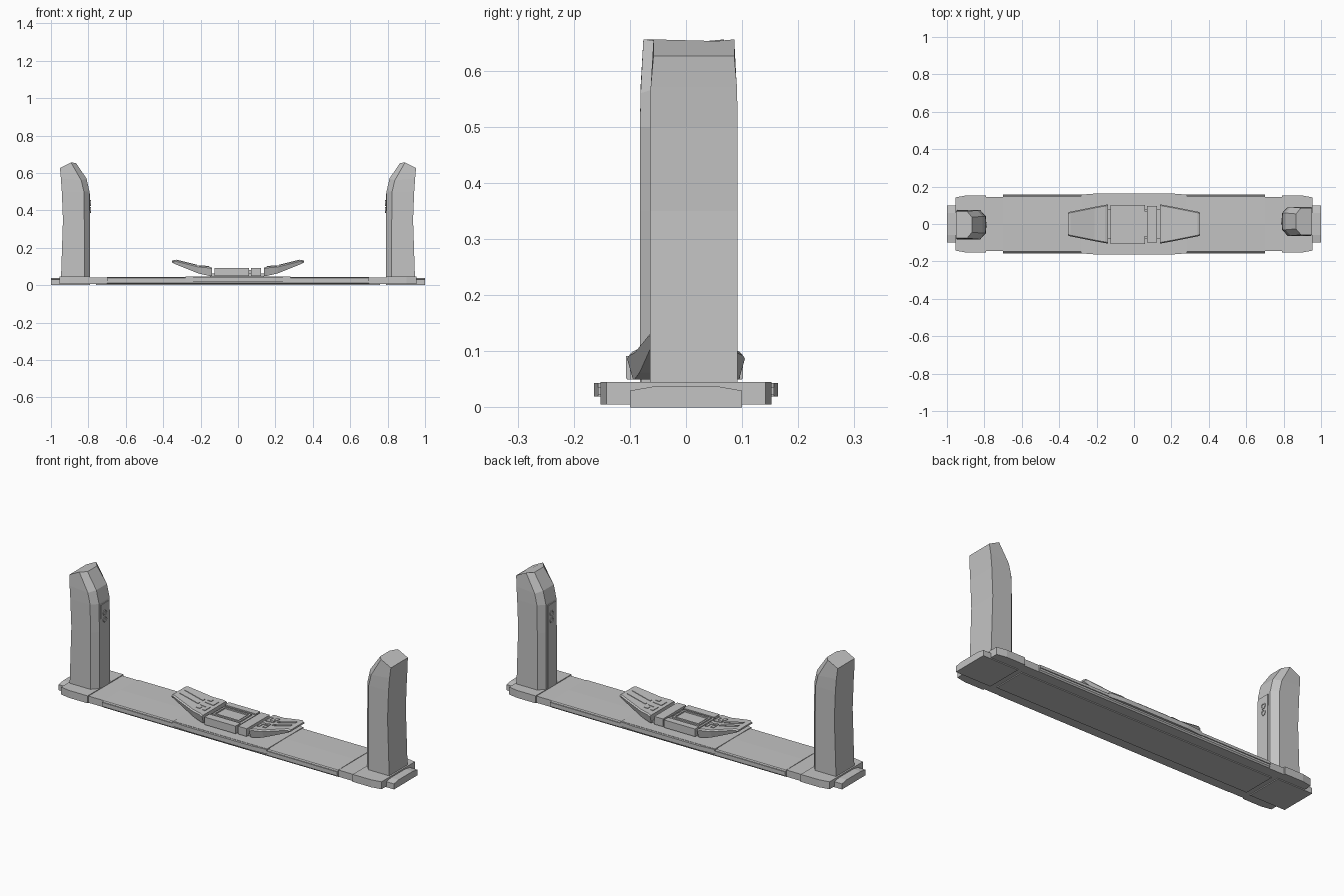
import bpy, bmesh, math

if "Cube" in bpy.data.objects:
    bpy.data.objects.remove(bpy.data.objects["Cube"])

mat = bpy.data.materials.new("plain grey")
mat.diffuse_color = (0.55, 0.55, 0.55, 1)
mat.use_nodes = True
mat.node_tree.nodes["Principled BSDF"].inputs["Base Color"].default_value = mat.diffuse_color


def finish(name, bm):
    bmesh.ops.recalc_face_normals(bm, faces=bm.faces)
    me = bpy.data.meshes.new(name)
    bm.to_mesh(me)
    bm.free()
    me.materials.append(mat)
    ob = bpy.data.objects.new(name, me)
    bpy.context.collection.objects.link(ob)
    return ob


def loft(name, rings):
    bm = bmesh.new()
    vs = [[bm.verts.new(p) for p in r] for r in rings]
    n = len(rings[0])
    for a, b in zip(vs, vs[1:]):
        for i in range(n):
            j = (i + 1) % n
            bm.faces.new((a[i], a[j], b[j], b[i]))
    bm.faces.new(vs[0])
    bm.faces.new(vs[-1])
    return finish(name, bm)


def box(name, x0, x1, y0, y1, z0, z1):
    pts = [(x0, y0), (x1, y0), (x1, y1), (x0, y1)]
    return loft(name, [[(x, y, z) for x, y in pts] for z in (z0, z1)])


def slab(name, pts, z0, z1):
    return loft(name, [[(x, y, z) for x, y in pts] for z in (z0, z1)])


def frame(name, x0, x1, y0, y1, t, z0, z1):
    box(name + "_front", x0, x1, y0, y0 + t, z0, z1)
    box(name + "_back", x0, x1, y1 - t, y1, z0, z1)
    box(name + "_left", x0, x0 + t, y0 + t, y1 - t, z0, z1)
    box(name + "_right", x1 - t, x1, y0 + t, y1 - t, z0, z1)


# deck: shallow ridged top, with stepped edges
deck = [(-.146, .005), (.146, .005), (.152, .012), (.152, .037), (.147, .042), (0, .044),
        (-.147, .042), (-.152, .037), (-.152, .012)]
loft("deck", [[(x, y, z) for y, z in deck] for x in (-.70, .70)])
box("deck_core", -.79, .79, -.144, .144, .005, .041)
box("underside_plate", -.76, .76, -.09, .09, 0, .006)
slab("deck_centre_panel", [(-.28, -.152), (.28, -.152), (.28, .152), (-.28, .152)], .04, .0455)

for s, yside in ((-1, "front"), (1, "back")):
    # side rails and the stepped bump in the middle
    y0, y1 = sorted((s * .14, s * .157))
    box(yside + "_rail", -.70, .70, y0, y1, .022, .036)
    slab(yside + "_bump", [(-.285, s * .14), (.285, s * .14), (.28, s * .157), (.19, s * .164),
                           (-.19, s * .164), (-.28, s * .157)], .02, .044)

for s, side, cy in ((-1, "left", -.004), (1, "right", .014)):
    # end foot with chamfered corners
    foot = [(.79, -.152), (.90, -.152), (.955, -.142), (.955, .142), (.90, .152), (.79, .152)]
    slab(side + "_foot", [(s * x, y) for x, y in foot], .005, .045)
    # end tab with trapezoid outline
    tab = [(-.1, 0), (.1, 0), (.1, .030), (.06, .037), (-.06, .037), (-.1, .030)]
    loft(side + "_end_tab", [[(s * x, y, z) for y, z in tab] for x in (.79, 1.0)])

    # tower: (outer x, outer z, chamfer x, chamfer z, inner x, inner z, half width, inner half width)
    rows = [(.946, .045, .822, .045, .792, .045, .078, .045),
            (.936, .35, .822, .35, .792, .35, .078, .045),
            (.942, .50, .824, .50, .794, .50, .078, .045),
            (.947, .57, .838, .56, .81, .57, .077, .045),
            (.952, .626, .893, .656, .866, .653, .072, .04)]
    rings = []
    for xo, zo, xc, zc, xi, zi, w, wi in rows:
        rings.append([(s * xo, cy - w, zo), (s * xc, cy - w, zc), (s * xi, cy - wi, zi),
                      (s * xi, cy + wi, zi), (s * xc, cy + w, zc), (s * xo, cy + w, zo)])
    loft(side + "_tower", rings)
    # inner face strip with two round studs
    x0, x1 = sorted((s * .79, s * .80))
    box(side + "_tower_strip", x0, x1, cy - .032, cy + .032, .045, .49)
    for k, z in enumerate((.402, .438)):
        rings = []
        for x, r in ((.795, .016), (.787, .016), (.787, .011), (.790, .009)):
            rings.append([(s * x, cy + r * math.cos(a * math.pi / 8), z + r * math.sin(a * math.pi / 8))
                          for a in range(16)])
        loft(f"{side}_stud_{k + 1}", rings)

# console: centre block with recessed screen, narrow block and pedestal
box("console_pedestal", -.15, .14, -.08, .08, .043, .062)
box("console_centre", -.125, .06, -.105, .10, .05, .086)
box("console_front_band", -.125, .06, -.107, -.064, .052, .092)
box("console_back_band", -.125, .06, .066, .102, .052, .092)
frame("screen_frame", -.115, .047, -.052, .05, .010, .08, .093)
box("screen", -.098, .030, -.035, .033, .08, .089)
box("console_narrow_block", .07, .122, -.10, .096, .05, .092)
box("narrow_block_link", .055, .075, -.07, .07, .052, .08)

# swept console wings
wing = [(.14, .05, .094, .105), (.155, .05, .099, .102), (.21, .062, .104, .092),
        (.34, .114, .136, .066), (.354, .122, .131, .062)]


def top_z(x):
    for (xa, _, za, _), (xb, _, zb, _) in zip(wing, wing[1:]):
        if x <= xb:
            return za + (zb - za) * (x - xa) / (xb - xa)
    return wing[-1][2]


for s, side in ((-1, "left"), (1, "right")):
    rings = []
    for x, zb, zt, w in wing:
        zm = zt - .007
        rings.append([(s * x, -w * .9, zb), (s * x, -w, zm), (s * x, -w + .006, zt),
                      (s * x, w - .006, zt), (s * x, w, zm), (s * x, w * .9, zb)])
    loft(side + "_console_wing", rings)
    # raised keys following the slope
    keys = [(.22, .33, .016, .032), (.22, .33, -.026, -.010), (.155, .205, .012, .026),
            (.155, .169, .026, .06), (.155, .205, -.026, -.012), (.155, .169, -.06, -.026),
            (.187, .207, .038, .060), (.187, .207, -.060, -.038)]
    for k, (xa, xb, ya, yb) in enumerate(keys):
        loft(f"{side}_wing_key_{k + 1}",
             [[(s * x, ya, top_z(x) - .003), (s * x, yb, top_z(x) - .003),
               (s * x, yb, top_z(x) + .003), (s * x, ya, top_z(x) + .003)] for x in (xa, xb)])
